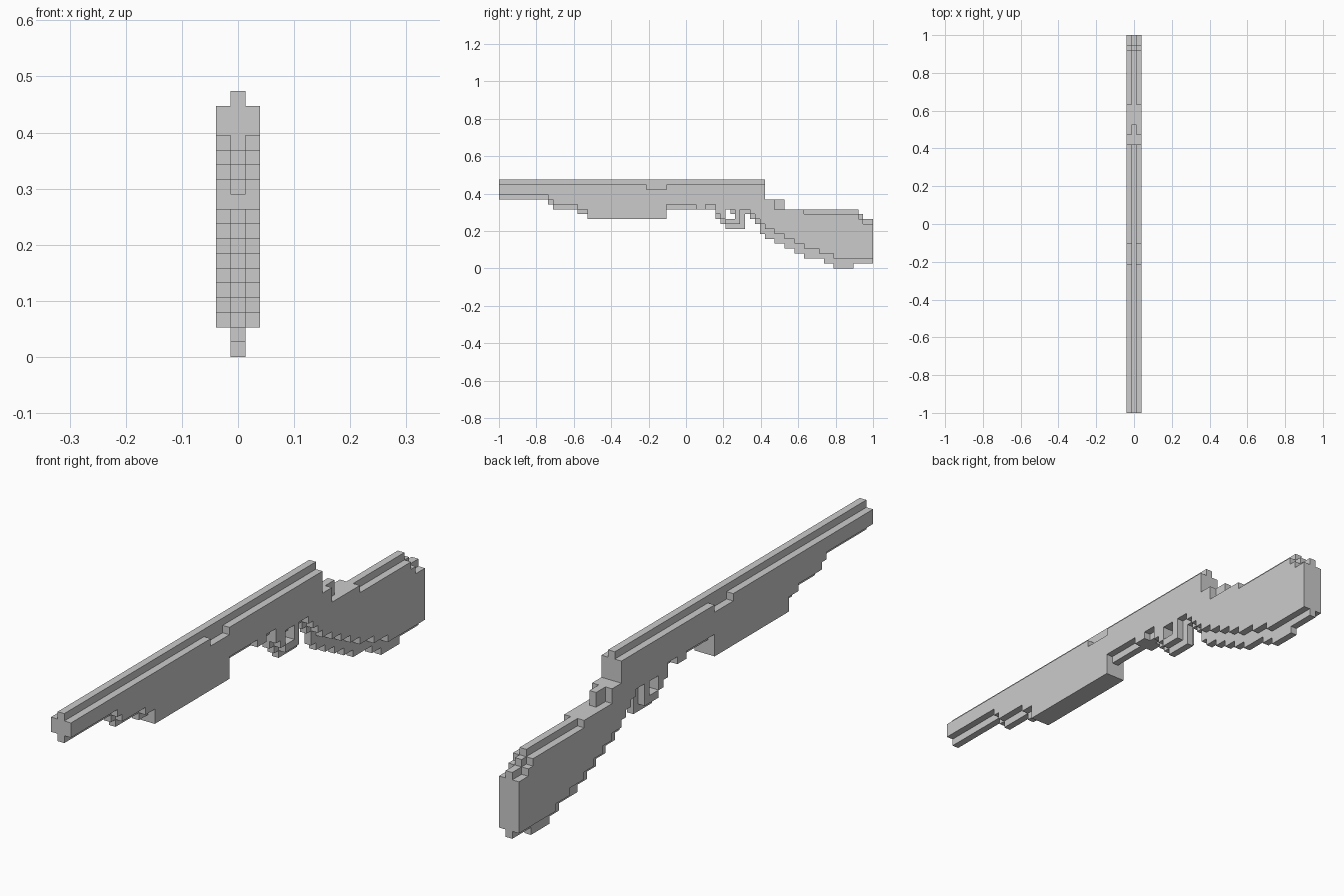
import bpy
import bmesh
from mathutils import Matrix

if "Cube" in bpy.data.objects:
    bpy.data.objects.remove(bpy.data.objects["Cube"], do_unlink=True)

LENGTH = 76           # blocks from muzzle to butt
U = 2 / LENGTH        # size of one block

grey = bpy.data.materials.new("light grey")
grey.use_nodes = True
grey.diffuse_color = (0.6, 0.6, 0.6, 1)
grey.node_tree.nodes["Principled BSDF"].inputs["Base Color"].default_value = grey.diffuse_color


def step_points(steps):
    """Turn (start, height) steps into the corners of a staircase line."""
    ends = [start for start, height in steps[1:]] + [LENGTH]
    points = []
    for (start, height), end in zip(steps, ends):
        points += [(start, height), (end, height)]
    return points


def add_spline(curve, points):
    spline = curve.splines.new("POLY")
    spline.points.add(len(points) - 1)
    for point, (along, up) in zip(spline.points, points):
        point.co = ((along - LENGTH / 2) * U, up * U, 0, 1)
    spline.use_cyclic_u = True


def make_slab(name, outlines, x):
    """Extrude filled outlines one block thick, upright, centred at x."""
    curve = bpy.data.curves.new(name + "_profile", "CURVE")
    curve.dimensions = "2D"
    curve.fill_mode = "BOTH"
    curve.extrude = U / 2
    for outline in outlines:
        add_spline(curve, outline)
    helper = bpy.data.objects.new(name + "_profile", curve)
    bpy.context.collection.objects.link(helper)
    graph = bpy.context.evaluated_depsgraph_get()
    mesh = bpy.data.meshes.new_from_object(helper.evaluated_get(graph))
    bpy.data.objects.remove(helper, do_unlink=True)
    bpy.data.curves.remove(curve)

    # Profile plane becomes the y-z plane, thickness runs along x
    upright = Matrix(((0, 0, 1, x), (1, 0, 0, 0), (0, 1, 0, 0), (0, 0, 0, 1)))
    bm = bmesh.new()
    bm.from_mesh(mesh)
    bmesh.ops.transform(bm, matrix=upright, verts=bm.verts)
    bmesh.ops.remove_doubles(bm, verts=bm.verts, dist=U / 1000)
    bmesh.ops.recalc_face_normals(bm, faces=bm.faces)
    for face in bm.faces:
        face.smooth = False
    bm.to_mesh(mesh)
    bm.free()
    mesh.name = name
    mesh.materials.clear()
    mesh.materials.append(grey)
    slab = bpy.data.objects.new(name, mesh)
    bpy.context.collection.objects.link(slab)
    return slab


def body_outline(top, bottom):
    return step_points(top) + step_points(bottom)[::-1]


# Trigger guard opening, a hair smaller than its blocks
GAP = 0.03
guard_hole = [(along, up) for along, up in (
    (46 + GAP, 10 + GAP), (48 - GAP, 10 + GAP),
    (48 - GAP, 12 - GAP), (46 + GAP, 12 - GAP))]

# Central layer: sight rail, hammer, ridge of the stock
core_top = [(0, 18), (54, 14), (58, 12), (73, 11), (74, 10)]
core_fore_end = [(0, 14), (10, 13), (11, 12), (16, 11), (18, 10), (34, 12)]
core_guard = [(44, 10), (45, 9), (46, 8), (50, 11), (51, 10), (52, 9), (53, 7)]
core_stock = [(54, 6), (56, 5), (58, 4), (60, 3), (62, 2), (66, 1), (68, 0), (72, 1)]
core = body_outline(core_top, core_fore_end + core_guard + core_stock)
make_slab("core_layer", [core, guard_hole], 0)

# Outer layers: same shape, slightly smaller, on both sides
side_top = [(0, 17), (30, 16), (34, 17), (54, 14), (56, 12), (62, 11), (73, 10), (74, 9)]
side_fore_end = [(0, 15), (10, 14), (11, 13), (16, 12), (18, 10), (34, 13), (40, 12), (42, 13)]
side_guard = [(44, 11), (45, 10), (46, 9), (49, 12), (51, 11), (52, 10), (53, 9)]
side_stock = [(54, 8), (56, 7), (58, 6), (60, 5), (62, 4), (65, 3), (68, 2)]
side = body_outline(side_top, side_fore_end + side_guard + side_stock)
for name, direction in (("right_layer", -1), ("left_layer", 1)):
    make_slab(name, [side, guard_hole], direction * U)

# Trigger hanging in the guard opening
trigger = [(47, 11), (48, 11), (48, 12), (47, 12)]
make_slab("trigger", [trigger], 0)
